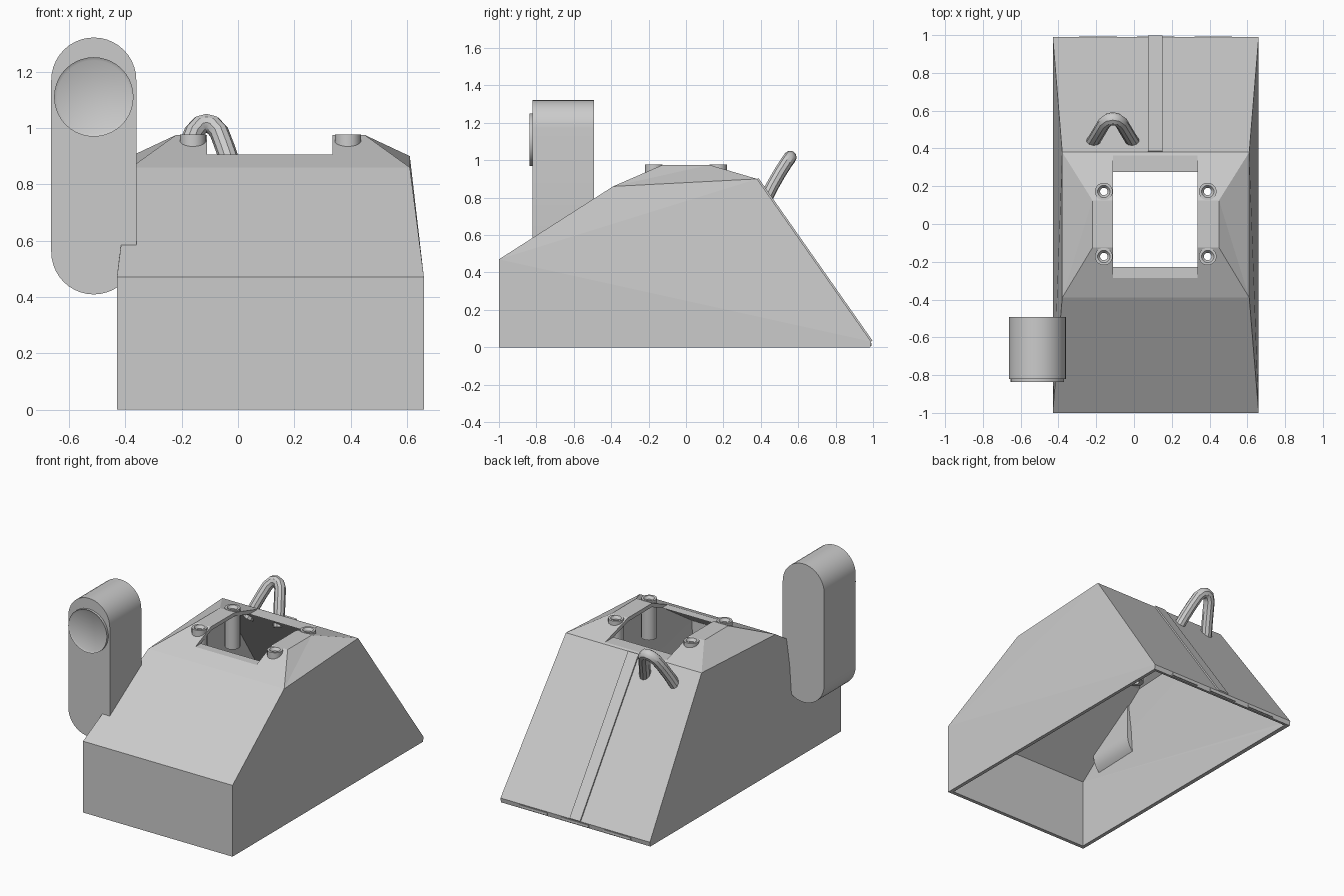
import bpy, bmesh, math
from mathutils import Vector

if "Cube" in bpy.data.objects:
    bpy.data.objects.remove(bpy.data.objects["Cube"], do_unlink=True)

GREY = (0.6, 0.6, 0.6, 1)
grey = bpy.data.materials.new("plain_grey")
grey.use_nodes = True
grey.diffuse_color = GREY
grey.node_tree.nodes["Principled BSDF"].inputs["Base Color"].default_value = GREY


def finish(name, bm, smooth=False):
    bmesh.ops.recalc_face_normals(bm, faces=bm.faces)
    mesh = bpy.data.meshes.new(name)
    bm.to_mesh(mesh)
    bm.free()
    ob = bpy.data.objects.new(name, mesh)
    bpy.context.collection.objects.link(ob)
    mesh.materials.append(grey)
    activate(ob)
    if smooth:
        bpy.ops.object.shade_smooth_by_angle(angle=math.radians(35))
    return ob


def activate(ob):
    bpy.ops.object.select_all(action='DESELECT')
    ob.select_set(True)
    bpy.context.view_layer.objects.active = ob


def box(bm, lo, hi):
    lo, hi = Vector(lo), Vector(hi)
    vs = bmesh.ops.create_cube(bm, size=1)["verts"]
    for v in vs:
        v.co = Vector(a * b for a, b in zip(v.co, hi - lo)) + (lo + hi) / 2


def lathe(bm, profile, centre, sides):
    """Closed (radius, z) profile turned about a vertical axis."""
    rings = []
    for i in range(sides):
        a = math.tau * (i + 0.5) / sides
        rings.append([bm.verts.new((centre[0] + r * math.cos(a), centre[1] + r * math.sin(a), z))
                      for r, z in profile])
    n = len(profile)
    for i in range(sides):
        p, q = rings[i], rings[(i + 1) % sides]
        for j in range(n):
            k = (j + 1) % n
            bm.faces.new((p[j], q[j], q[k], p[k]))


def extrude_y(bm, points, y0, y1):
    """Prism from an (x, z) outline; returns its front face."""
    face = bm.faces.new([bm.verts.new((x, y0, z)) for x, z in points])
    back = bmesh.ops.extrude_face_region(bm, geom=[face], use_keep_orig=True)["geom"]
    for v in back:
        if isinstance(v, bmesh.types.BMVert):
            v.co.y = y1
    return face


# Hollow housing: mirrored side corners about the housing's own centre line
MID, WIDE, NARROW, CREST = 0.115, 0.545, 0.495, 0.335
section = [(WIDE, -1, 0), (WIDE, -1, 0.47), (NARROW, -0.39, 0.86),
           (NARROW, 0.38, 0.90), (WIDE, 0.99, 0.03), (WIDE, 0.985, 0)]
bm = bmesh.new()
sides = {}
for s in (-1, 1):
    sides[s] = [bm.verts.new((MID + s * w, y, z)) for w, y, z in section]
    sides[s] += [bm.verts.new((MID + s * CREST, y, 0.975)) for y in (-0.125, 0.125)]
    a, b, c, d, e, f, g, h = sides[s]
    for tri in ((a, b, f), (b, c, d), (b, d, e), (b, e, f), (c, g, h), (c, h, d)):
        bm.faces.new(tri)
for i, j in ((0, 1), (1, 2), (2, 6), (6, 7), (7, 3), (3, 4), (4, 5)):
    L, R = sides[-1], sides[1]
    bm.faces.new((L[i], L[j], R[j], R[i]))
housing = finish("housing", bm)
if max(housing.data.polygons, key=lambda p: p.center.z).normal.z < 0:
    housing.data.flip_normals()
shell = housing.modifiers.new("shell", 'SOLIDIFY')
shell.thickness, shell.offset, shell.use_even_offset = 0.024, -1, True

# Cutter for the top opening and the screw holes
BOSSES = [(x, y) for x in (-0.16, 0.39) for y in (-0.172, 0.172)]
bm = bmesh.new()
box(bm, (-0.11, -0.6, 0.905), (0.335, 0.6, 1.2))
for x, y in BOSSES:
    hole = bmesh.ops.create_cone(bm, cap_ends=True, segments=12, radius1=0.038, radius2=0.038, depth=0.5)
    bmesh.ops.translate(bm, verts=hole["verts"], vec=(x, y, 0.95))
cutter = finish("opening_cutter", bm)
cutter.hide_render = True
cut = housing.modifiers.new("opening", 'BOOLEAN')
cut.operation, cut.solver, cut.object = 'DIFFERENCE', 'EXACT', cutter
activate(housing)
for name in ("shell", "opening"):
    bpy.ops.object.modifier_apply(modifier=name)
bpy.data.objects.remove(cutter, do_unlink=True)

# Tubular screw posts with countersunk heads
for n, centre in enumerate(BOSSES):
    bm = bmesh.new()
    lathe(bm, [(0.047, 0.72), (0.047, 0.977), (0.033, 0.977), (0.02, 0.96), (0.02, 0.72)], centre, 16)
    finish(f"screw_post_{n + 1}", bm, True)

# Upright pod with round ends
X, R = -0.512, 0.151
outline = [(X + R * math.cos(math.pi * i / 20), 1.17 + R * math.sin(math.pi * i / 20)) for i in range(21)]
outline += [(2 * X - x, 0.56 - (z - 1.17)) for x, z in outline]
bm = bmesh.new()
extrude_y(bm, outline, -0.82, -0.492)
finish("side_pod", bm, True)

# Round lens with a thin raised rim
bm = bmesh.new()
circle = [(X + 0.141 * math.cos(math.tau * i / 40), 1.11 + 0.141 * math.sin(math.tau * i / 40)) for i in range(40)]
front = extrude_y(bm, circle, -0.836, -0.815)
bmesh.ops.inset_region(bm, faces=[front], thickness=0.011)
for v in front.verts:
    v.co.y += 0.007
finish("pod_lens", bm, True)

# Raised strip down the rear slope
slope = Vector((0, 0.61, -0.87))
normal = Vector((0, 0.87, 0.61)).normalized()
top = Vector((0, 0.38, 0.90))
bm = bmesh.new()
box(bm, (0.075, 0, -0.01), (0.152, slope.length, 0.009))
for v in bm.verts:
    v.co = Vector((v.co.x, 0, 0)) + top + slope.normalized() * v.co.y + normal * v.co.z
finish("rear_strip", bm)

# Small tabs along the rear bottom edge
for n, x in enumerate((-0.19, 0.115, 0.42)):
    bm = bmesh.new()
    box(bm, (x - 0.1, 0.97, 0.006), (x + 0.1, 0.993, 0.024))
    finish(f"rear_tab_{n + 1}", bm)

# Bent cable loop on the rear slope
curve = bpy.data.curves.new("cable_loop", 'CURVE')
curve.dimensions = '3D'
curve.bevel_depth, curve.bevel_resolution, curve.use_fill_caps = 0.035, 3, True
half = [(0.112, 0.425, 0.79), (0.09, 0.46, 0.86), (0.066, 0.50, 0.93), (0.045, 0.535, 0.985), (0.022, 0.553, 1.01)]
path = [(-0.112 - x, y, z) for x, y, z in half] + [(-0.112, 0.557, 1.016)]
path += [(-0.112 + x, y, z) for x, y, z in reversed(half)]
spline = curve.splines.new('POLY')
spline.points.add(len(path) - 1)
for p, co in zip(spline.points, path):
    p.co = (*co, 1)
cable = bpy.data.objects.new("cable_loop", curve)
bpy.context.collection.objects.link(cable)
curve.materials.append(grey)
activate(cable)
bpy.ops.object.convert(target='MESH')
bpy.ops.object.shade_smooth_by_angle(angle=math.radians(35))
